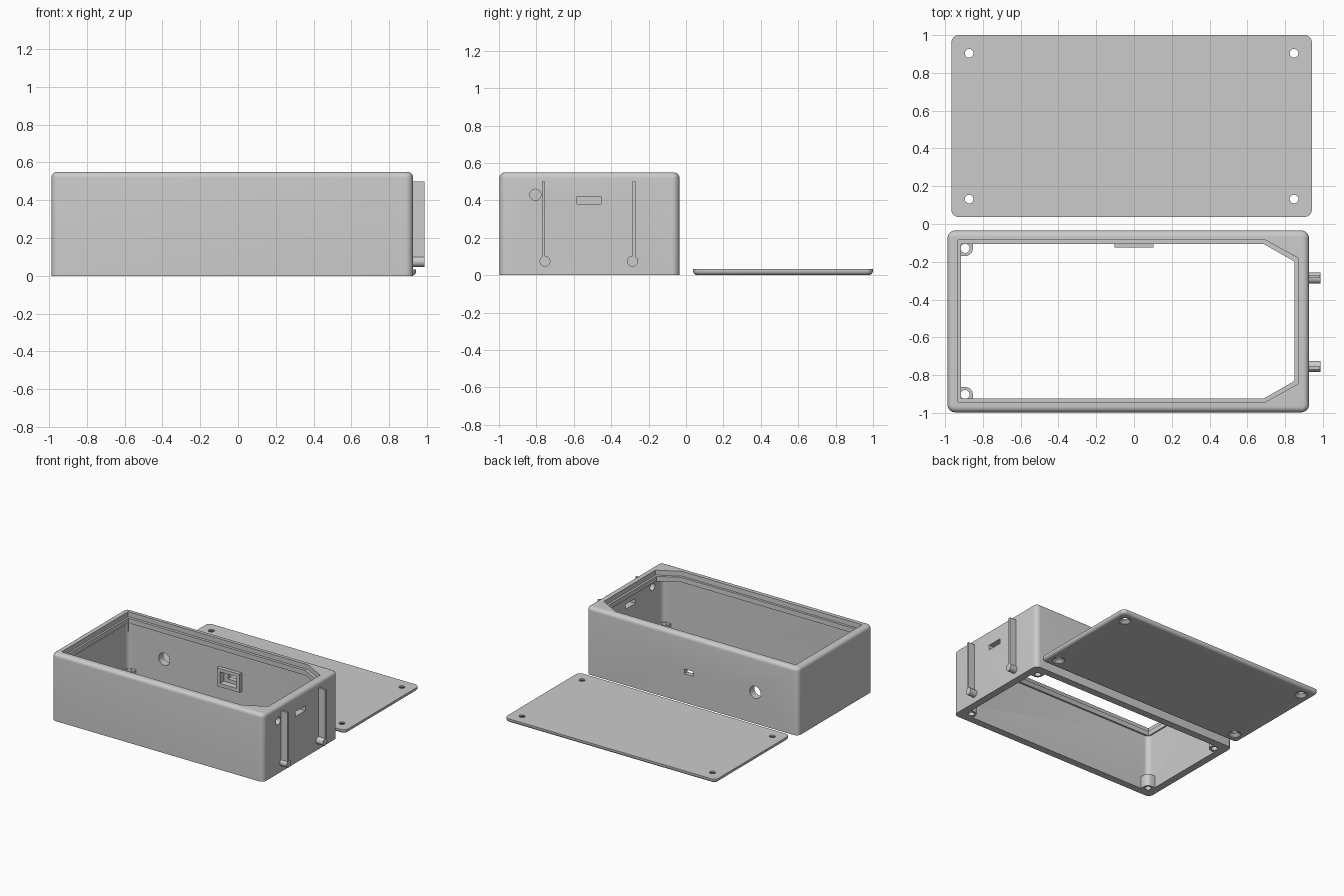
import bpy, bmesh, math

if "Cube" in bpy.data.objects:
    bpy.data.objects.remove(bpy.data.objects["Cube"])

grey = bpy.data.materials.new("plain_grey")
grey.diffuse_color = (0.6, 0.6, 0.6, 1)
grey.use_nodes = True
grey.node_tree.nodes["Principled BSDF"].inputs["Base Color"].default_value = grey.diffuse_color


def rounded(x0, x1, y0, y1, r, n=8):
    """Outline of a rounded rectangle, counter-clockwise."""
    pts = []
    corners = [(x1 - r, y1 - r), (x0 + r, y1 - r), (x0 + r, y0 + r), (x1 - r, y0 + r)]
    for k, (cx, cy) in enumerate(corners):
        for i in range(n + 1):
            a = math.pi / 2 * (k + i / n)
            pts.append((cx + r * math.cos(a), cy + r * math.sin(a)))
    return pts


def circle(cx, cy, r, n=32):
    return [(cx + r * math.cos(2 * math.pi * i / n), cy + r * math.sin(2 * math.pi * i / n))
            for i in range(n)]


def loft(name, rings, axis="z"):
    """Solid through (outline, level) rings, along z, x or y."""
    place = {"z": lambda u, v, w: (u, v, w),
             "x": lambda u, v, w: (w, u, v),
             "y": lambda u, v, w: (u, w, v)}[axis]
    bm = bmesh.new()
    loops = [[bm.verts.new(place(u, v, w)) for u, v in o] for o, w in rings]
    n = len(loops[0])
    for a, b in zip(loops, loops[1:]):
        for i in range(n):
            j = (i + 1) % n
            bm.faces.new((a[i], a[j], b[j], b[i]))
    bm.faces.new(loops[0][::-1])
    bm.faces.new(loops[-1])
    bmesh.ops.recalc_face_normals(bm, faces=bm.faces)
    me = bpy.data.meshes.new(name)
    bm.to_mesh(me)
    bm.free()
    me.materials.append(grey)
    ob = bpy.data.objects.new(name, me)
    bpy.context.collection.objects.link(ob)
    return ob


def prism(name, outline, a, b, axis="z"):
    return loft(name, [(outline, a), (outline, b)], axis)


def rect(u0, u1, v0, v1):
    return [(u0, v0), (u1, v0), (u1, v1), (u0, v1)]


def combine(ob, others, op="DIFFERENCE"):
    bpy.context.view_layer.objects.active = ob
    for c in others:
        m = ob.modifiers.new("bool", "BOOLEAN")
        m.operation, m.object, m.solver = op, c, "EXACT"
        bpy.ops.object.modifier_apply(modifier=m.name)
        bpy.data.objects.remove(c, do_unlink=True)


def smooth(ob):
    bpy.ops.object.select_all(action="DESELECT")
    ob.select_set(True)
    bpy.context.view_layer.objects.active = ob
    bpy.ops.object.shade_smooth_by_angle(angle=math.radians(35))


# Enclosure shell with rounded top edge
X0, X1, Y0, Y1, H = -0.987, 0.926, -0.997, -0.035, 0.55
R, F = 0.04, 0.03
rings = [(rounded(X0, X1, Y0, Y1, R), 0)]
for i in range(7):
    a = math.pi / 2 * i / 6
    d = F * (1 - math.cos(a))
    rings.append((rounded(X0 + d, X1 - d, Y0 + d, Y1 - d, R - d), H - F + F * math.sin(a)))
box = loft("enclosure", rings)


def window(x0, x1, y0, y1, cx, cy):
    """Opening with its two right corners cut off."""
    return [(x0, y0), (x1 - cx, y0), (x1, y0 + cy), (x1, y1 - cy), (x1 - cx, y1), (x0, y1)]


# Main cavity, window recess and window opening
combine(box, [
    prism("cavity", rounded(-0.927, 0.866, -0.937, -0.095, 0.04), -0.1, 0.47),
    prism("opening", window(-0.916, 0.85, -0.923, -0.107, 0.162, 0.092), 0.4, 0.7),
    prism("recess", window(-0.932, 0.868, -0.942, -0.085, 0.173, 0.095), 0.51, 0.7),
])

# Screw posts in the four bottom corners
HX, HY = (-0.894, 0.833), (-0.129, -0.903)
for cx, sx in zip(HX, (1, -1)):
    for cy, sy in zip(HY, (-1, 1)):
        r = 0.041
        arc = [(cx + sx * r * math.cos(t), cy + sy * r * math.sin(t))
               for t in [math.pi / 2 * i / 8 for i in range(9)]]
        wall = [(cx - sx * 0.05, arc[-1][1]), (cx - sx * 0.05, cy - sy * 0.05),
                (arc[0][0], cy - sy * 0.05)]
        combine(box, [prism("post", arc + wall, 0, 0.1)], "UNION")
        combine(box, [prism("post_hole", circle(cx, cy, 0.024, 24), -0.1, 0.2)])

# Inner frame around the switch on the back wall
combine(box, [prism("switch_frame", rect(-0.104, 0.102, 0.18, 0.33), -0.125, -0.08, "y")], "UNION")
combine(box, [
    prism("switch_recess", rect(-0.075, 0.073, 0.208, 0.302), -0.2, -0.075, "y"),
    prism("switch_hole", rect(-0.04, 0.038, 0.235, 0.275), -0.2, 0.01, "y"),
    prism("cable_hole", circle(-0.6, 0.255, 0.05), -0.2, 0.01, "y"),
    # Round hole and slot in the right end
    prism("end_hole", circle(-0.805, 0.43, 0.03), 0.8, 1.0, "x"),
    prism("end_slot", rect(-0.583, -0.455, 0.38, 0.42), 0.8, 1.0, "x"),
])
smooth(box)

# Hanger ribs and pegs on the right end
for rib_y, peg_y in ((-0.762, -0.754), (-0.277, -0.286)):
    prism("hanger_rib", rect(rib_y - 0.008, rib_y + 0.008, 0.085, 0.5), 0.92, 0.986, "x")
    smooth(prism("hanger_peg", circle(peg_y, 0.075, 0.029), 0.92, 0.987, "x"))

# Flat cover with rounded lower edge and countersunk screw holes
PX0, PX1, PY0, PY1, PT, PF = -0.967, 0.942, 0.037, 1.0, 0.033, 0.025
rings = []
for i in range(7):
    a = math.pi / 2 * i / 6
    d = PF * (1 - math.sin(a))
    rings.append((rounded(PX0 + d, PX1 - d, PY0 + d, PY1 - d, R - d), PF * (1 - math.cos(a))))
rings.append((rounded(PX0, PX1, PY0, PY1, R), PT))
cover = loft("cover", rings)
for cx in (-0.873, 0.847):
    for cy in (0.132, 0.904):
        combine(cover, [loft("screw_hole", [(circle(cx, cy, 0.047), -0.01),
                                            (circle(cx, cy, 0.047), 0.002),
                                            (circle(cx, cy, 0.023), 0.022),
                                            (circle(cx, cy, 0.023), 0.1)])])
smooth(cover)
